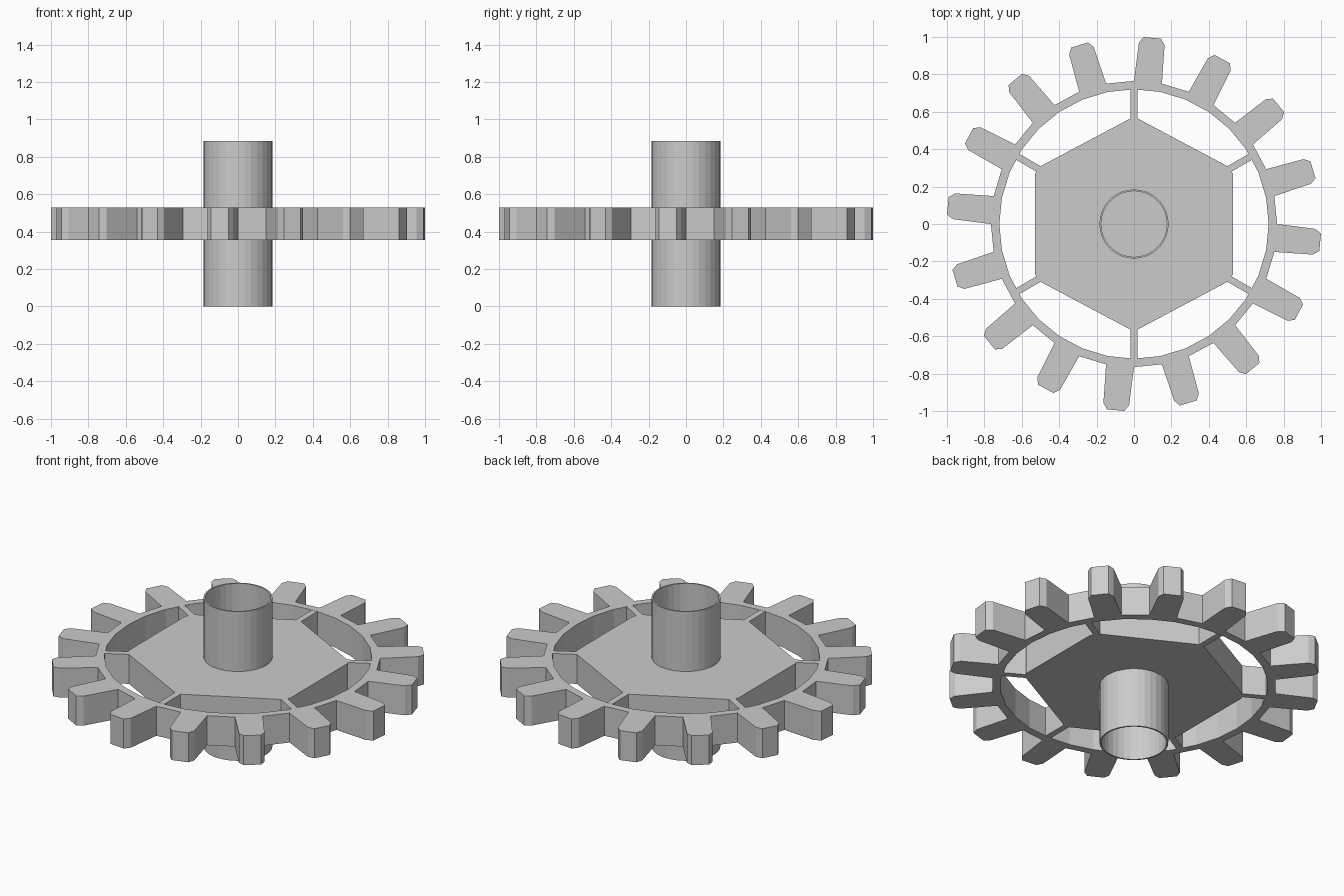
import bpy, bmesh, math
from mathutils import Vector

if "Cube" in bpy.data.objects:
    bpy.data.objects.remove(bpy.data.objects["Cube"])

Z0, Z1 = 0.355, 0.53          # gear underside and top
SEGS = 32                     # ring segments, every other one carries a tooth
STEP = 2 * math.pi / SEGS

grey = bpy.data.materials.new("grey metal")
grey.diffuse_color = (0.6, 0.6, 0.6, 1)
grey.use_nodes = True
grey.node_tree.nodes["Principled BSDF"].inputs["Base Color"].default_value = grey.diffuse_color


def polar(r, a, side=0.0):
    """Point at radius r along angle a, shifted sideways (counter-clockwise)."""
    return (r * math.cos(a) - side * math.sin(a), r * math.sin(a) + side * math.cos(a))


def finish(name, bm):
    bmesh.ops.recalc_face_normals(bm, faces=bm.faces)
    mesh = bpy.data.meshes.new(name)
    bm.to_mesh(mesh)
    bm.free()
    mesh.materials.append(grey)
    obj = bpy.data.objects.new(name, mesh)
    bpy.context.collection.objects.link(obj)
    return obj


def prism(name, outline, z0, z1):
    """Solid prism from a flat outline."""
    bm = bmesh.new()
    face = bm.faces.new([bm.verts.new((x, y, z0)) for x, y in outline])
    ext = bmesh.ops.extrude_face_region(bm, geom=[face], use_keep_orig=True)
    verts = [g for g in ext["geom"] if isinstance(g, bmesh.types.BMVert)]
    bmesh.ops.translate(bm, verts=verts, vec=Vector((0, 0, z1 - z0)))
    return finish(name, bm)


def hollow(name, r_out, r_in, z0, z1, tooth=None):
    """Segmented ring; alternate segments grow the tooth profile outward."""
    bm = bmesh.new()

    def column(p):
        return [bm.verts.new((*p, z)) for z in (z0, z1)]

    outer = [column(polar(r_out, i * STEP)) for i in range(SEGS)]
    inner = [column(polar(r_in, i * STEP)) for i in range(SEGS)]
    for i in range(SEGS):
        j = (i + 1) % SEGS
        chain = [outer[i], outer[j]]
        if tooth and i % 2 == 1:
            mid = (i + 0.5) * STEP
            chain[1:1] = [column(polar(r, mid, s)) for r, s in tooth]
            for h in (0, 1):      # tooth top and bottom
                bm.faces.new([c[h] for c in chain])
        for a, b in zip(chain, chain[1:]):
            bm.faces.new((a[0], b[0], b[1], a[1]))
        bm.faces.new((inner[j][0], inner[i][0], inner[i][1], inner[j][1]))
        for h in (0, 1):
            bm.faces.new((outer[i][h], outer[j][h], inner[j][h], inner[i][h]))
    return finish(name, bm)


# Toothed rim: chamfered teeth as (radius, sideways offset)
hollow("toothed_rim", 0.765, 0.72, Z0, Z1,
       [(0.967, -0.069), (1.0, -0.047), (1.0, 0.047), (0.967, 0.069)])

# Hexagonal plate with small flats where the spokes meet it
quarter = [(0.53, 0.265), (0.513, 0.302), (0.018, 0.565)]
half = quarter + [(-x, y) for x, y in reversed(quarter)]
prism("hexagon_plate", half + [(-x, -y) for x, y in half], Z0, Z1)

# Six spokes joining plate corners to the rim
for k in range(6):
    a = math.radians(30 + 60 * k)
    r0 = 0.563 if k in (1, 4) else 0.588
    prism("spoke", [polar(r0, a, -0.018), polar(0.718, a, -0.018),
                    polar(0.718, a, 0.018), polar(r0, a, 0.018)], Z0, Z1)

# Thin-walled axle tube through the plate
hollow("axle_tube", 0.185, 0.176, 0, 0.885)
